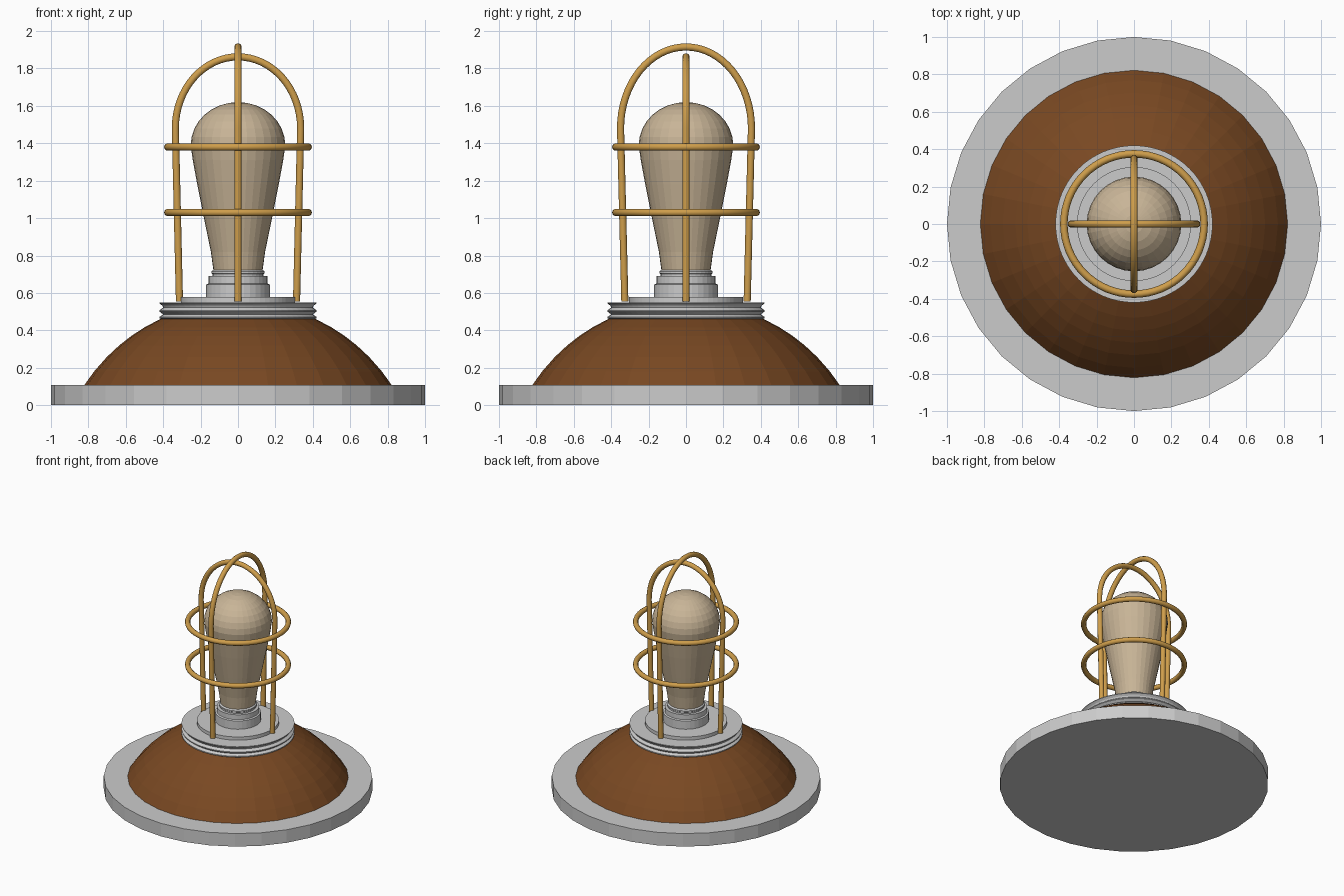
import bpy
from math import sin, cos, pi, sqrt, radians

if "Cube" in bpy.data.objects:
    bpy.data.objects.remove(bpy.data.objects["Cube"])


def material(name, rgb):
    m = bpy.data.materials.new(name)
    m.diffuse_color = (*rgb, 1)
    m.use_nodes = True
    m.node_tree.nodes["Principled BSDF"].inputs["Base Color"].default_value = m.diffuse_color
    return m


BROWN = material("brown_enamel", (0.19, 0.065, 0.016))
GLASS = material("frosted_glass", (0.58, 0.46, 0.31))
BRASS = material("brass", (0.62, 0.34, 0.07))


def finish(name, mesh, mat=None, smooth=False):
    ob = bpy.data.objects.new(name, mesh)
    bpy.context.collection.objects.link(ob)
    if mat:
        mesh.materials.append(mat)
    if smooth:
        bpy.ops.object.select_all(action='DESELECT')
        ob.select_set(True)
        bpy.context.view_layer.objects.active = ob
        bpy.ops.object.shade_smooth_by_angle(angle=radians(40))
    return ob


def lathe(name, profile, sides=32, mat=None, smooth=False):
    """Spin an (r, z) profile, bottom to top, and cap both ends."""
    verts = [(r * cos(2 * pi * i / sides), r * sin(2 * pi * i / sides), z)
             for r, z in profile for i in range(sides)]
    faces = [(k * sides + i, k * sides + (i + 1) % sides,
              (k + 1) * sides + (i + 1) % sides, (k + 1) * sides + i)
             for k in range(len(profile) - 1) for i in range(sides)]
    faces.append(tuple(reversed(range(sides))))
    faces.append(tuple(range(len(verts) - sides, len(verts))))
    mesh = bpy.data.meshes.new(name)
    mesh.from_pydata(verts, [], faces)
    return finish(name, mesh, mat, smooth)


def wire(name, points, cyclic=False, radius=0.02):
    """Round brass rod along a path."""
    cu = bpy.data.curves.new(name, 'CURVE')
    cu.dimensions = '3D'
    cu.bevel_depth = radius
    cu.bevel_resolution = 3
    cu.use_fill_caps = True
    sp = cu.splines.new('POLY')
    sp.points.add(len(points) - 1)
    for p, co in zip(sp.points, points):
        p.co = (*co, 1)
    sp.use_cyclic_u = cyclic
    tmp = bpy.data.objects.new(name + "_path", cu)
    bpy.context.collection.objects.link(tmp)
    dg = bpy.context.evaluated_depsgraph_get()
    mesh = bpy.data.meshes.new_from_object(tmp.evaluated_get(dg))
    bpy.data.objects.remove(tmp)
    mesh.materials.clear()
    return finish(name, mesh, BRASS, True)


# Base plate
lathe("base_plate", [(1, 0), (1, 0.107)])

# Domed shade: a slice of a large sphere
R, C = 0.98, -0.427
zs = [0.107, 0.18, 0.257, 0.32, 0.37, 0.415, 0.46]
lathe("dome", [(sqrt(R * R - (z - C) ** 2), z) for z in zs], mat=BROWN)

# Threaded collar
lathe("threaded_collar", [(0.405, 0.455), (0.42, 0.465), (0.42, 0.472), (0.40, 0.485),
                          (0.42, 0.500), (0.42, 0.507), (0.40, 0.522), (0.405, 0.532),
                          (0.42, 0.545), (0.42, 0.55)], 64)

# Cage seat and stepped lamp socket
lathe("cage_seat", [(0.305, 0.545), (0.305, 0.577)], 64)
lathe("lamp_socket", [(0.17, 0.57), (0.17, 0.645), (0.158, 0.65), (0.158, 0.69),
                      (0.135, 0.69), (0.135, 0.70), (0.142, 0.705), (0.142, 0.715),
                      (0.13, 0.725)])

# Bulb: tapered neck and rounded crown
crown = [(0.253 * cos(a), 1.39 + 0.23 * sin(a))
         for a in (i * pi / 16 for i in range(8))]
lathe("bulb", [(0.13, 0.71), (0.145, 0.82), (0.182, 1.0), (0.218, 1.18), (0.242, 1.31)]
      + crown + [(0.002, 1.62)], mat=GLASS)


# Cage hoops, one along each axis
def arch(foot, wide, spring, top):
    arc = [(wide * cos(i * pi / 32), spring + (top - spring) * sin(i * pi / 32))
           for i in range(33)]
    return [(foot, 0.555)] + arc + [(-foot, 0.555)]


wire("cage_hoop_side", [(u, 0, z) for u, z in arch(0.313, 0.335, 1.48, 1.862)])
wire("cage_hoop_front", [(0, u, z) for u, z in arch(0.327, 0.35, 1.48, 1.915)])

# Cage rings
for name, z in (("cage_ring_lower", 1.03), ("cage_ring_upper", 1.38)):
    wire(name, [(0.375 * cos(i * pi / 32), 0.375 * sin(i * pi / 32), z)
                for i in range(64)], cyclic=True)
